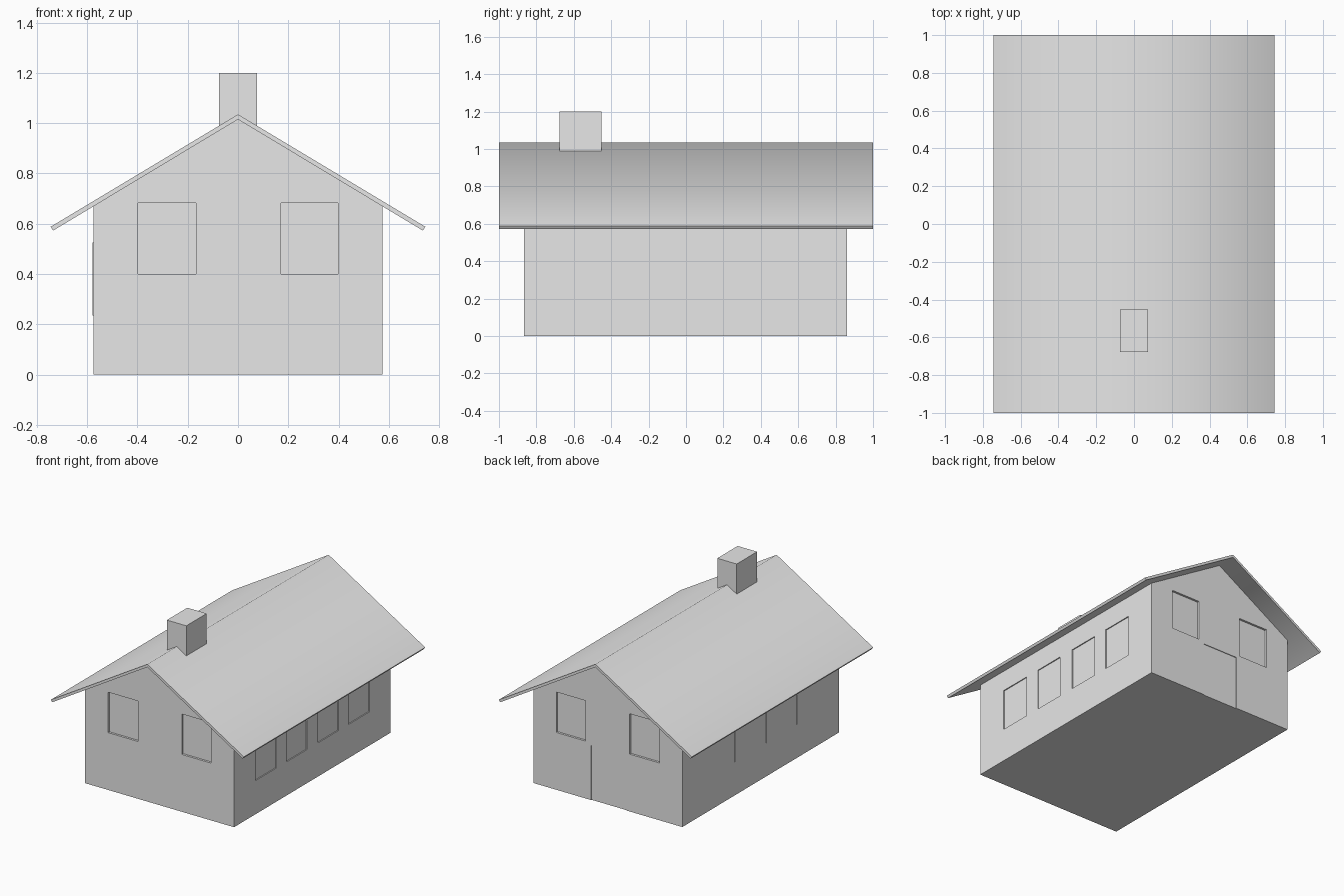
import bpy, bmesh, math
from mathutils import Matrix, Vector

cube = bpy.data.objects.get("Cube")
if cube:
    bpy.data.objects.remove(cube, do_unlink=True)

# Single plain grey finish
grey = bpy.data.materials.new("plain_grey")
grey.use_nodes = True
tone = (0.8, 0.8, 0.8, 1)
grey.diffuse_color = tone
grey.node_tree.nodes["Principled BSDF"].inputs["Base Color"].default_value = tone


def make_object(name, bm):
    bmesh.ops.recalc_face_normals(bm, faces=bm.faces)
    mesh = bpy.data.meshes.new(name)
    bm.to_mesh(mesh)
    bm.free()
    mesh.materials.append(grey)
    obj = bpy.data.objects.new(name, mesh)
    bpy.context.collection.objects.link(obj)
    return obj


def add_box(bm, low, high):
    low, high = Vector(low), Vector(high)
    matrix = Matrix.Translation((low + high) / 2) @ Matrix.Diagonal((*(high - low), 1))
    bmesh.ops.create_cube(bm, size=1, matrix=matrix)


def extrude_profile(name, quads, y0, y1):
    """Extrude a flat x-z profile, given as one or more polygons, along y."""
    bm = bmesh.new()
    for poly in quads:
        bm.faces.new([bm.verts.new((x, y0, z)) for x, z in poly])
    bmesh.ops.remove_doubles(bm, verts=bm.verts, dist=0.0001)
    res = bmesh.ops.extrude_face_region(bm, geom=bm.faces[:], use_keep_orig=True)
    moved = [g for g in res["geom"] if isinstance(g, bmesh.types.BMVert)]
    bmesh.ops.translate(bm, verts=moved, vec=(0, y1 - y0, 0))
    return make_object(name, bm)


# House body with gable ends
HALF, FRONT, BACK = 0.575, -0.865, 0.862
house_walls = extrude_profile(
    "house_walls",
    [[(-HALF, 0), (HALF, 0), (HALF, 0.67), (0, 1.015), (-HALF, 0.67)]],
    FRONT, BACK)

# Recesses: gable windows, left side windows and the back door
side_spans = [(-0.63, -0.4), (-0.285, -0.06), (0.06, 0.285), (0.4, 0.63)]
bm = bmesh.new()
depth = 0.015
for x0, x1 in [(-0.398, -0.168), (0.172, 0.398)]:
    add_box(bm, (x0, FRONT - 0.1, 0.4), (x1, FRONT + depth, 0.682))
    add_box(bm, (x0, BACK - depth, 0.4), (x1, BACK + 0.1, 0.682))
for y0, y1 in side_spans:
    add_box(bm, (HALF - 0.007, y0, 0.235), (HALF + 0.1, y1, 0.525))
add_box(bm, (-0.144, BACK - 0.005, -0.1), (0.13, BACK + 0.1, 0.38))
cutter = make_object("opening_cutter", bm)
cutter.hide_render = True

cut = house_walls.modifiers.new("openings", "BOOLEAN")
cut.operation = "DIFFERENCE"
cut.solver = "EXACT"
cut.object = cutter
bpy.context.view_layer.update()
carved = bpy.data.meshes.new_from_object(
    house_walls.evaluated_get(bpy.context.evaluated_depsgraph_get()))
house_walls.modifiers.clear()
house_walls.data = carved
bpy.data.objects.remove(cutter, do_unlink=True)

# Right side windows, thin panes on the wall
bm = bmesh.new()
for y0, y1 in side_spans:
    add_box(bm, (-HALF - 0.003, y0, 0.235), (-HALF + 0.003, y1, 0.525))
make_object("right_windows", bm)

# Thin pitched roof, shaded softly over the ridge
slopes = [[(0, 1.015), (0, 1.035), (s * 0.745, 0.588), (s * 0.735, 0.573)] for s in (-1, 1)]
roof = extrude_profile("roof", slopes, -1, 1)
bm = bmesh.new()
bm.from_mesh(roof.data)
# Remove the hidden wall between the two slopes
inner = [f for f in bm.faces if all(abs(v.co.x) < 0.001 for v in f.verts)]
bmesh.ops.delete(bm, geom=inner, context="FACES_ONLY")
bmesh.ops.recalc_face_normals(bm, faces=bm.faces)
bm.to_mesh(roof.data)
bm.free()
roof.data.shade_smooth()
roof.data.set_sharp_from_angle(angle=math.radians(70))

# Chimney
bm = bmesh.new()
add_box(bm, (-0.075, -0.677, 0.93), (0.075, -0.452, 1.2))
make_object("chimney", bm)
